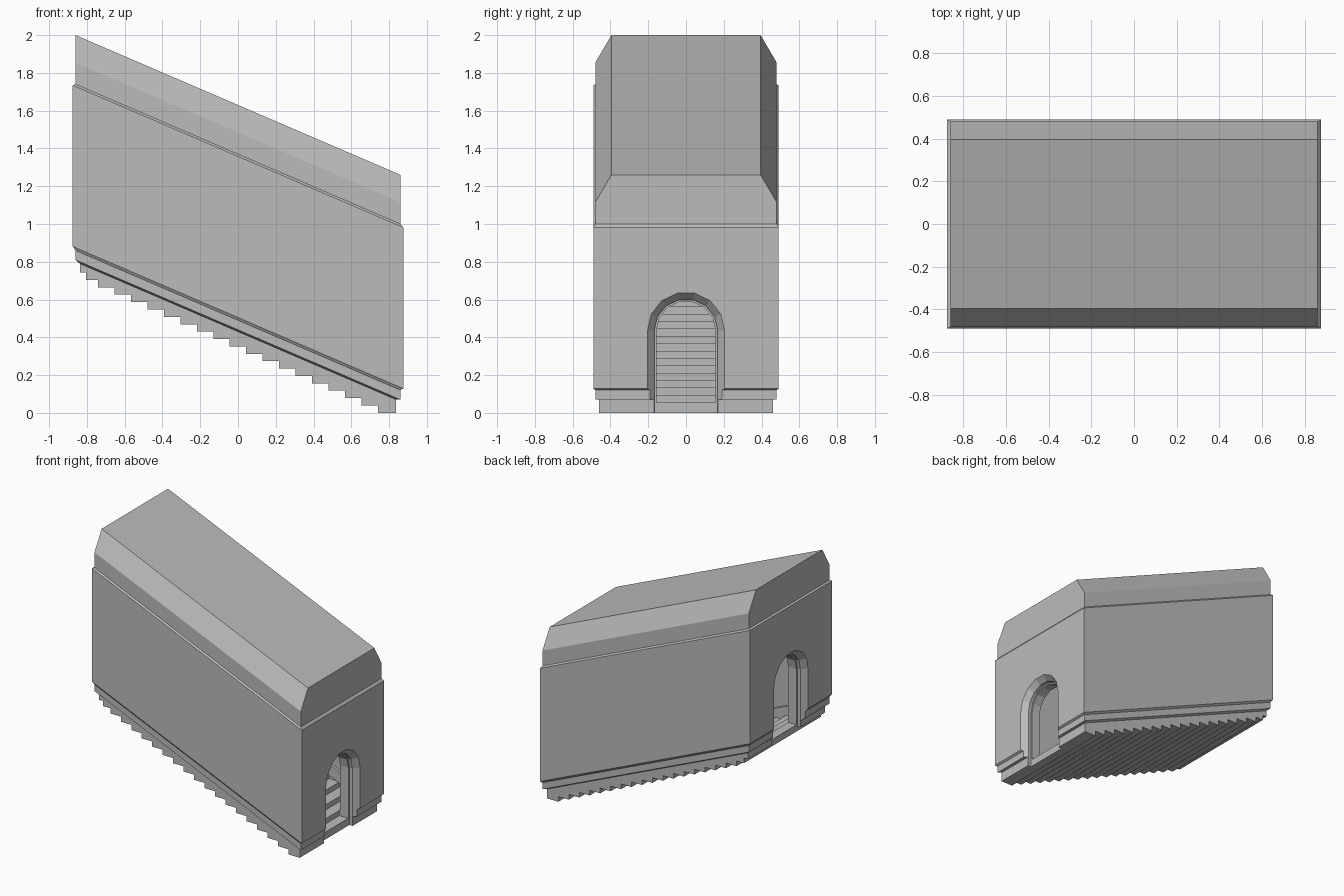
import bpy, bmesh, math

SLOPE = 0.43                    # fall of the passage per unit of x
RUN, RISE, FIRST = 0.0873, 0.0391, 0.742
TREAD = 0.055                   # tread height above the underside of its step

if "Cube" in bpy.data.objects:
    bpy.data.objects.remove(bpy.data.objects["Cube"])

stone = bpy.data.materials.new("grey stone")
stone.use_nodes = True
stone.diffuse_color = (0.5, 0.5, 0.5, 1)
stone.node_tree.nodes["Principled BSDF"].inputs["Base Color"].default_value = (0.5, 0.5, 0.5, 1)


def loft(name, rings):
    """Closed solid through a list of equal-length point rings."""
    bm = bmesh.new()
    loops = [[bm.verts.new(p) for p in ring] for ring in rings]
    for a, b in zip(loops, loops[1:]):
        for i in range(len(a)):
            j = (i + 1) % len(a)
            bm.faces.new((a[i], a[j], b[j], b[i]))
    bm.faces.new(loops[0])
    bm.faces.new(loops[-1])
    bmesh.ops.recalc_face_normals(bm, faces=bm.faces)
    mesh = bpy.data.meshes.new(name)
    bm.to_mesh(mesh)
    bm.free()
    mesh.materials.append(stone)
    ob = bpy.data.objects.new(name, mesh)
    bpy.context.collection.objects.link(ob)
    return ob


def sloped_ring(hx, hy, z):
    return [(x, y, z - SLOPE * x) for x, y in ((-hx, -hy), (hx, -hy), (hx, hy), (-hx, hy))]


def prism(name, profile, y0, y1):
    return loft(name, [[(x, y, z) for x, z in profile] for y in (y0, y1)])


def arch_ring(x, r, bottom, lift):
    ring = [(x, -r, bottom)]
    for i in range(8):
        a = math.pi * (1 - i / 7)
        ring.append((x, r * math.cos(a), lift + 0.435 + r * math.sin(a)))
    return ring + [(x, r, bottom)]


# Walls with trim band, ledge and chamfered roof
shell = loft("walls_and_roof", [sloped_ring(*r) for r in (
    (0.837, 0.46, 0.43), (0.86, 0.48, 0.44), (0.86, 0.48, 0.49),
    (0.875, 0.49, 0.505), (0.875, 0.49, 1.358), (0.86, 0.48, 1.37),
    (0.86, 0.48, 1.485), (0.86, 0.395, 1.63))])

# Stair base with stepped underside
under = [(0.837, 0)]
for k in range(19):
    x = max(FIRST - RUN * k, -0.805)
    under += [(x, RISE * k), (x, RISE * (k + 1))]
under.append((-0.837, RISE * 19))
base = prism("stair_base", under + [(-0.837, 0.45 + SLOPE * 0.837),
                                    (0.837, 0.45 - SLOPE * 0.837)], -0.46, 0.46)

# Cutter for the room, with treads as its floor
floor = []
for k in range(1, 18):
    x = FIRST - RUN * (k - 1)
    z = RISE * k + TREAD
    floor += [(x, z), (x - RUN, z)]
end = floor[-1][0]
room = prism("room_cutter", floor + [(end, 1.3 - SLOPE * end),
                                     (FIRST, 1.3 - SLOPE * FIRST)], -0.4, 0.4)

# Cutters for the arched doorways and their tapered surrounds
cutters = [room]
for side, lift in ((1, 0), (-1, 0.745)):
    sill = TREAD if side > 0 else RISE * 18 + TREAD
    cutters.append(loft("door_cutter", [arch_ring(side * x, 0.157, sill, lift)
                                        for x in (0.735, 0.95)]))
    cutters.append(loft("surround_cutter", [
        arch_ring(side * x, r, lift - 0.1, lift)
        for x, r in ((0.81, 0.168), (0.835, 0.168), (0.876, 0.205), (0.95, 0.205))]))

for ob in (shell, base):
    bpy.context.view_layer.objects.active = ob
    for cutter in cutters:
        mod = ob.modifiers.new("cut", 'BOOLEAN')
        mod.operation = 'DIFFERENCE'
        mod.solver = 'EXACT'
        mod.object = cutter
        bpy.ops.object.modifier_apply(modifier=mod.name)
for cutter in cutters:
    bpy.data.objects.remove(cutter)

# Sloped skirting along both inner walls
for side, label in ((1, "back"), (-1, "front")):
    profile = [(x, z - SLOPE * x) for x, z in
               ((-0.742, 0.42), (0.742, 0.42), (0.742, 0.505), (-0.742, 0.505))]
    prism(label + "_skirting", profile, side * 0.38, side * 0.41)
